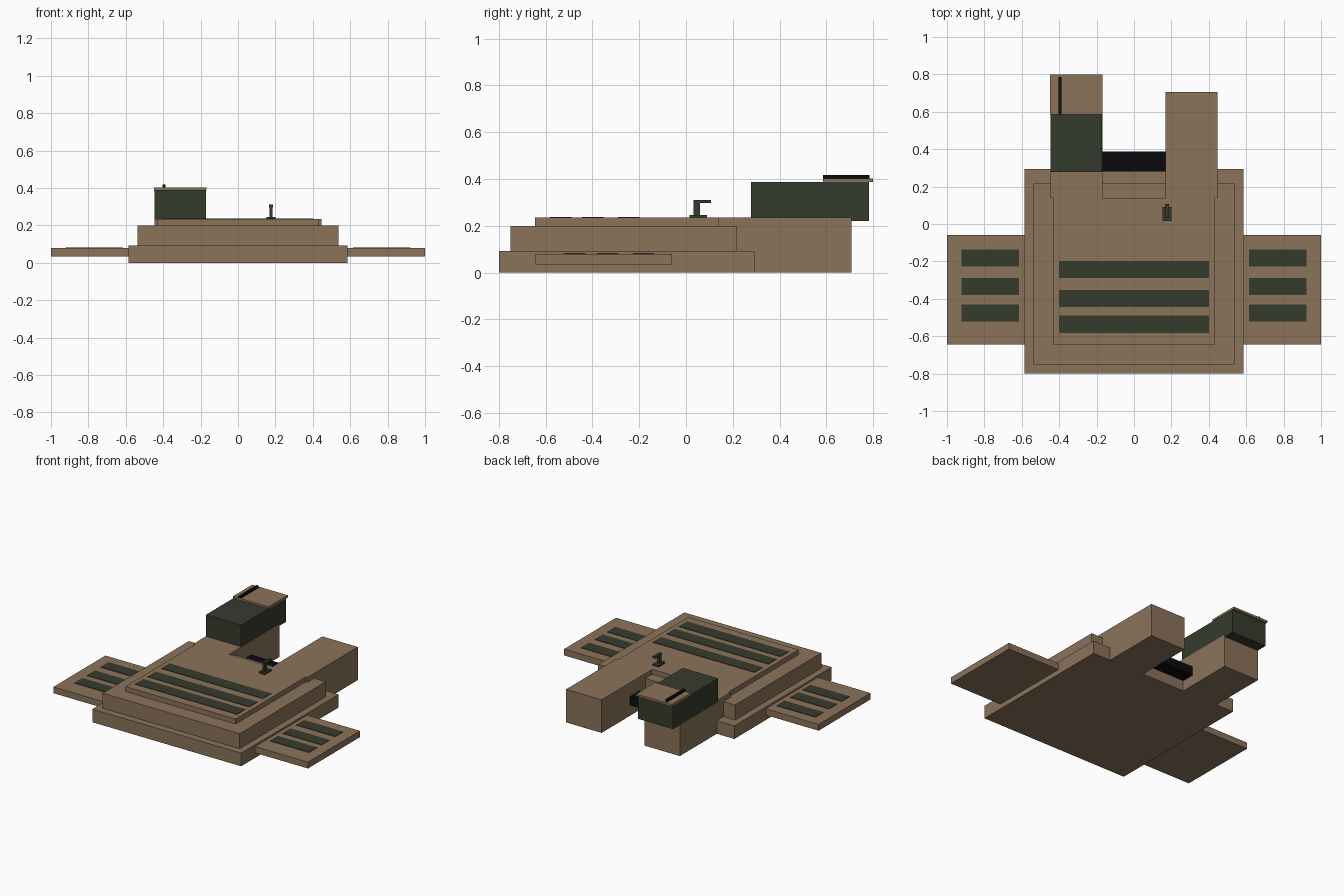
import bpy


def material(name, rgb):
    m = bpy.data.materials.new(name)
    m.diffuse_color = (*rgb, 1)
    return m


TAN = material("tan", (0.258, 0.172, 0.102))
GREEN = material("dark_green", (0.036, 0.044, 0.027))
BLACK = material("black", (0.003, 0.003, 0.004))


def box(name, x, y, z, mat):
    """Axis-aligned box from (min, max) ranges."""
    bpy.ops.mesh.primitive_cube_add(size=1)
    o = bpy.context.object
    o.name = name
    r = (x, y, z)
    for v in o.data.vertices:
        v.co = [a + (c + 0.5) * (b - a) for c, (a, b) in zip(v.co, r)]
    o.data.materials.append(mat)
    return o


# Stepped main body
box("base_tier", (-0.585, 0.585), (-0.8, 0.293), (0, 0.093), TAN)
box("middle_tier", (-0.538, 0.538), (-0.75, 0.217), (0.093, 0.2), TAN)
box("top_tier", (-0.433, 0.433), (-0.645, 0.14), (0.2, 0.235), TAN)

# Mirrored rear arms and side wings with their stripes
for side, s in (("left", -1), ("right", 1)):
    def span(a, b):
        return tuple(sorted((a * s, b * s)))
    box(side + "_arm", span(0.168, 0.447), (0.14, 0.707), (0, 0.235), TAN)
    box(side + "_wing", span(0.58, 1.0), (-0.643, -0.06), (0.035, 0.08), TAN)
    for y in (-0.52, -0.38, -0.226):
        box(side + "_wing_stripe", span(0.615, 0.922), (y, y + 0.09), (0.079, 0.083), GREEN)

# Stripes across the top
for y in (-0.582, -0.444, -0.29):
    box("deck_stripe", (-0.4, 0.4), (y, y + 0.092), (0.234, 0.238), GREEN)

# Black bar bridging the arms
box("rear_bar", (-0.168, 0.168), (0.282, 0.388), (0.075, 0.138), BLACK)

# Cabin on the left arm with cap and rod
box("cabin", (-0.447, -0.17), (0.278, 0.783), (0.22, 0.388), GREEN)
box("cabin_cap", (-0.449, -0.168), (0.585, 0.8), (0.387, 0.402), TAN)
box("cap_rod", (-0.404, -0.388), (0.585, 0.785), (0.4, 0.418), BLACK)

# Small lever on the deck
box("lever_foot", (0.153, 0.2), (0.015, 0.09), (0.234, 0.246), GREEN)
box("lever_post", (0.168, 0.185), (0.033, 0.06), (0.24, 0.31), GREEN)
box("lever_head", (0.166, 0.187), (0.033, 0.107), (0.297, 0.311), GREEN)
